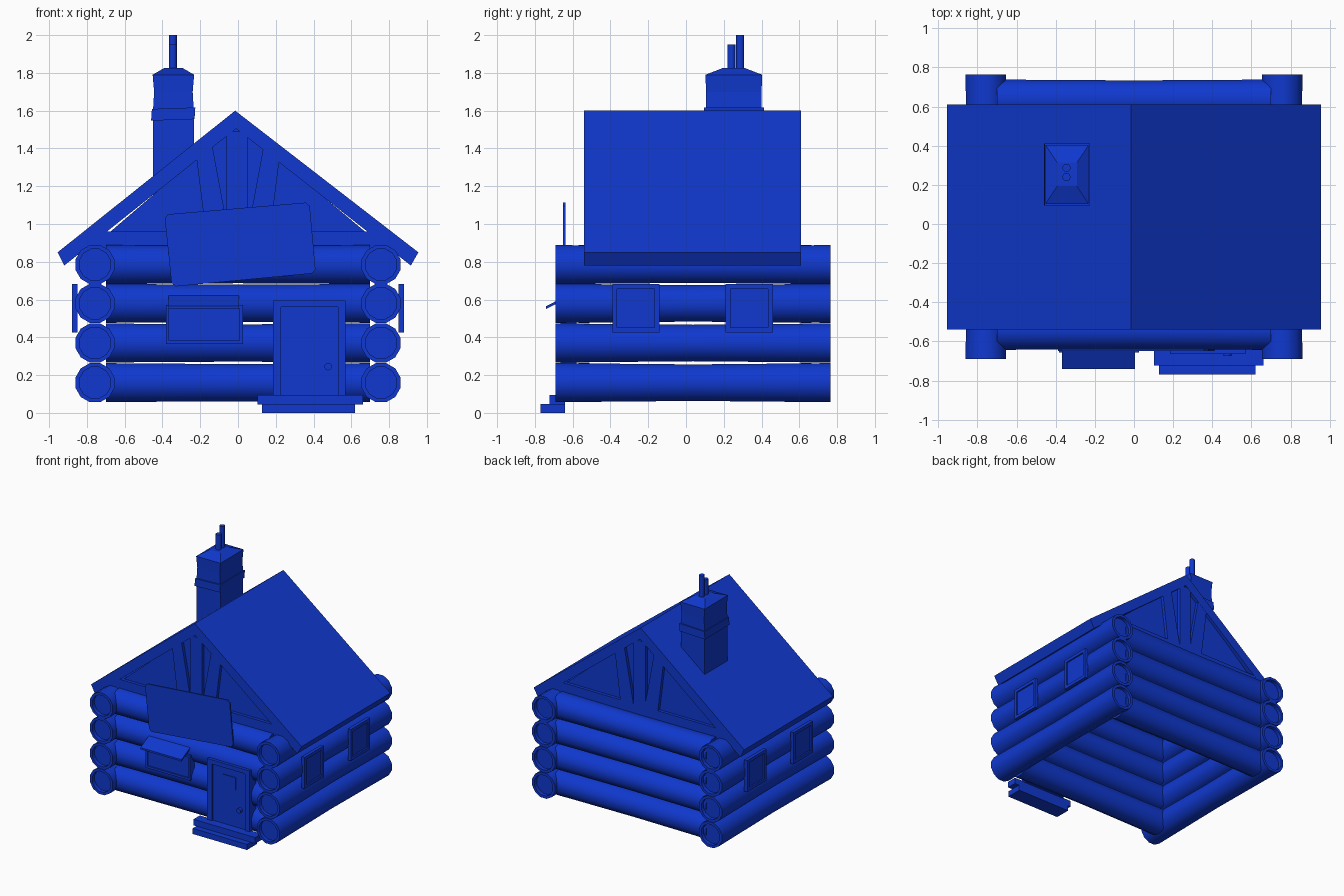
import bpy, bmesh, math
from mathutils import Vector, Matrix

cube = bpy.data.objects.get("Cube")
if cube:
    bpy.data.objects.remove(cube, do_unlink=True)

BLUE = (0.005, 0.04, 0.62, 1)
blue = bpy.data.materials.new("blue")
blue.use_nodes = True
blue.diffuse_color = BLUE
bsdf = next(n for n in blue.node_tree.nodes if n.type == 'BSDF_PRINCIPLED')
bsdf.inputs["Base Color"].default_value = BLUE


def finish(name, bm):
    bmesh.ops.recalc_face_normals(bm, faces=bm.faces)
    mesh = bpy.data.meshes.new(name)
    bm.to_mesh(mesh)
    bm.free()
    mesh.materials.append(blue)
    ob = bpy.data.objects.new(name, mesh)
    bpy.context.collection.objects.link(ob)
    return ob


def smooth(ob, degrees=40):
    bpy.ops.object.select_all(action='DESELECT')
    ob.select_set(True)
    bpy.context.view_layer.objects.active = ob
    bpy.ops.object.shade_smooth_by_angle(angle=math.radians(degrees))


def box(name, x, y, z):
    """Box from (min, max) ranges."""
    bm = bmesh.new()
    bmesh.ops.create_cube(bm, size=1)
    for v in bm.verts:
        v.co = [(r[0] + r[1]) / 2 + c * (r[1] - r[0]) for c, r in zip(v.co, (x, y, z))]
    return finish(name, bm)


def prism(name, points, y0, y1):
    """Outline in x and z, extruded along y."""
    bm = bmesh.new()
    face = bm.faces.new([bm.verts.new((x, y0, z)) for x, z in points])
    moved = bmesh.ops.extrude_face_region(bm, geom=[face])["geom"]
    bmesh.ops.translate(bm, vec=(0, y1 - y0, 0),
                        verts=[v for v in moved if isinstance(v, bmesh.types.BMVert)])
    return finish(name, bm)


def log(name, centre, start, end, along_x, waist, sides=12):
    """Log with a bark rim around sunken ends and a slightly thinner middle."""
    rim, r, depth = 0.085, 0.107, 0.03
    span = end - start
    rings = [(start + depth, rim), (start, rim), (start, r), (start + 0.2, r - 0.002),
             (start + span / 2, waist), (end - 0.2, r - 0.002),
             (end, r), (end, rim), (end - depth, rim)]
    bm = bmesh.new()
    loops = []
    for t, radius in rings:
        ring = []
        for i in range(sides):
            a = math.tau * (i + 0.5) / sides
            u, w = radius * math.cos(a), radius * math.sin(a)
            offset = Vector((t, u, w)) if along_x else Vector((u, t, w))
            ring.append(bm.verts.new(Vector(centre) + offset))
        loops.append(ring)
    for a, b in zip(loops, loops[1:]):
        for i in range(sides):
            j = (i + 1) % sides
            bm.faces.new((a[i], a[j], b[j], b[i]))
    bm.faces.new(loops[0])
    bm.faces.new(loops[-1])
    smooth(finish(name, bm))


def cylinder(name, radius, depth, centre, rotation=Matrix(), sides=12):
    bm = bmesh.new()
    bmesh.ops.create_cone(bm, cap_ends=True, segments=sides, radius1=radius, radius2=radius,
                          depth=depth, matrix=Matrix.Translation(centre) @ rotation)
    smooth(finish(name, bm))


# Log walls
for row, z in enumerate((0.16, 0.37, 0.58, 0.785), 1):
    for side, x in (("left", 0.757), ("right", -0.757)):
        log(f"{side}_log_{row}", (x, 0, z), -0.69, 0.765, False, 0.1)
    for side, y in (("front", -0.54), ("back", 0.635)):
        log(f"{side}_log_{row}", (0, y, z), -0.7, 0.7, True, 0.102)

# Roof: two slopes as one bent slab
prism("roof", [(-0.955, 0.85), (-0.015, 1.6), (0.955, 0.85), (0.915, 0.78),
               (-0.01, 1.505), (-0.92, 0.78)], -0.54, 0.61)

# Gable ends: tie beam, posts and sunken panel
for side, outer, inward in (("front", -0.539, 1), ("back", 0.609, -1)):
    inner = outer + 0.07 * inward
    prism(f"{side}_tie_beam", [(-0.83, 0.855), (0.83, 0.855), (0.69, 0.96), (-0.7, 0.96)],
          outer, inner)
    prism(f"{side}_king_post", [(-0.06, 0.95), (0.05, 0.95), (0.05, 1.49), (-0.06, 1.49)],
          outer, inner)
    for hand, s in (("left", 1), ("right", -1)):
        prism(f"{side}_{hand}_brace",
              [(s * 0.05, 0.95), (s * 0.17, 0.95), (s * 0.22, 1.35), (s * 0.135, 1.41)],
              outer, inner)
    prism(f"{side}_gable_panel", [(-0.78, 0.87), (0.78, 0.87), (-0.01, 1.53)],
          outer + 0.025 * inward, inner)

# Chimney: tapered stack, collar, cap and two pipes
bm = bmesh.new()
levels = [(1.0, 0.108, 0.148), (1.6, 0.108, 0.148), (1.7, 0.102, 0.147),
          (1.79, 0.11, 0.15), (1.825, 0.05, 0.06)]
loops = [[bm.verts.new((-0.342 + sx * w, 0.253 + sy * d, z))
          for sx, sy in ((-1, -1), (1, -1), (1, 1), (-1, 1))] for z, w, d in levels]
for a, b in zip(loops, loops[1:]):
    for i in range(4):
        j = (i + 1) % 4
        bm.faces.new((a[i], a[j], b[j], b[i]))
bm.faces.new(loops[0])
bm.faces.new(loops[-1])
finish("chimney_stack", bm)
prism("chimney_collar", [(-0.46, 1.547), (-0.23, 1.555), (-0.226, 1.617), (-0.456, 1.609)],
      0.094, 0.412)
for name, y, top in (("tall_pipe", 0.287, 2.0), ("short_pipe", 0.24, 1.95)):
    cylinder(name, 0.021, top - 1.8, (-0.345, y, (top + 1.8) / 2))

# Tilted sign board with clipped corners
corners = [Vector(p) for p in ((-0.39, 1.05), (0.378, 1.115), (0.412, 0.74), (-0.35, 0.668))]
outline = []
for i, c in enumerate(corners):
    for other in (corners[i - 1], corners[(i + 1) % 4]):
        outline.append(c + (other - c).normalized() * 0.02)
prism("sign_board", outline, -0.65, -0.638)


def window_frame(name, place, across, z, bar):
    """Four bars; place(name, across range, z range) makes each one."""
    (a, b), (lo, hi) = across, z
    place(f"{name}_sill", (a, b), (lo, lo + bar))
    place(f"{name}_lintel", (a, b), (hi - bar, hi))
    place(f"{name}_jamb_a", (a, a + bar), (lo, hi))
    place(f"{name}_jamb_b", (b - bar, b), (lo, hi))


# Side windows
for side, s in (("left", 1), ("right", -1)):
    for spot, y in (("front", (-0.39, -0.14)), ("back", (0.21, 0.46))):
        name = f"{side}_{spot}_window"

        def place(n, across, z):
            box(n, sorted((s * 0.85, s * 0.878)), across, z)
        window_frame(name, place, y, (0.425, 0.683), 0.026)
        box(f"{name}_pane", sorted((s * 0.852, s * 0.866)), y, (0.43, 0.67))

# Front window with sloping awning
window_frame("front_window", lambda n, a, z: box(n, a, (-0.656, -0.6), z),
             (-0.382, 0.026), (0.365, 0.57), 0.018)
box("front_window_pane", (-0.37, 0.015), (-0.646, -0.6), (0.37, 0.56))
awning = box("awning", (-0.367, 0.006), (-0.74, -0.63), (0.55, 0.565))
for v in awning.data.vertices:
    if v.co.y > -0.7:
        v.co.z += 0.057

# Door with surround, inset leaf, small panel and knob
box("door_left_jamb", (0.53, 0.57), (-0.665, -0.58), (0.09, 0.595))
box("door_right_jamb", (0.185, 0.228), (-0.665, -0.58), (0.09, 0.595))
box("door_lintel", (0.185, 0.57), (-0.665, -0.58), (0.56, 0.595))
box("door_leaf", (0.22, 0.54), (-0.652, -0.58), (0.09, 0.57))
box("door_hatch", (0.32, 0.44), (-0.658, -0.65), (0.4, 0.5))
cylinder("door_knob", 0.02, 0.025, (0.477, -0.662, 0.245), Matrix.Rotation(math.pi / 2, 4, 'X'))

# Door steps
box("upper_step", (0.102, 0.662), (-0.722, -0.64), (0.045, 0.095))
box("lower_step", (0.128, 0.62), (-0.77, -0.64), (0, 0.046))
